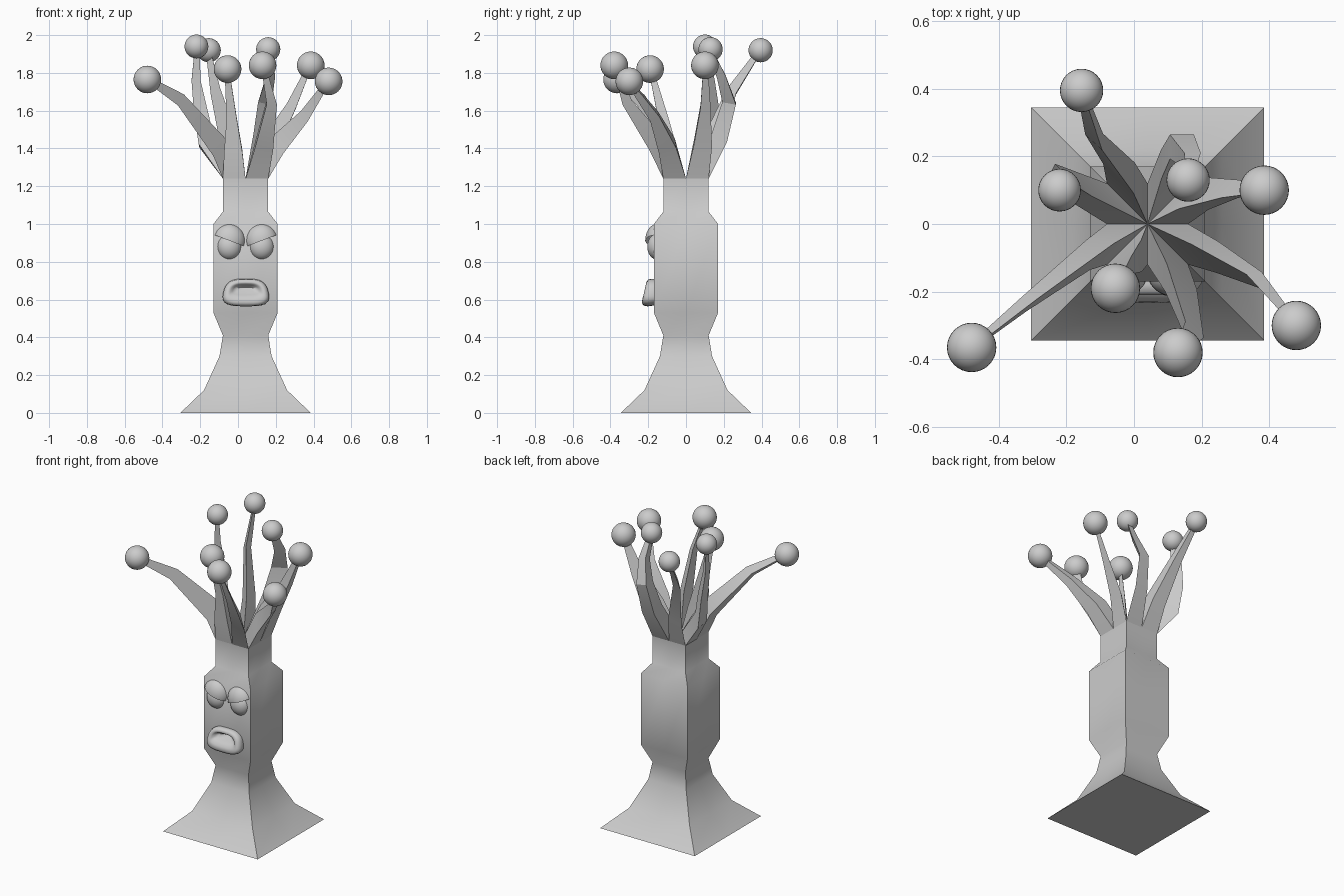
import bpy, bmesh, math
from mathutils import Vector, Matrix

if "Cube" in bpy.data.objects:
    bpy.data.objects.remove(bpy.data.objects["Cube"])

CX, TOP, W = 0.04, 1.24, 0.12   # trunk axis, trunk top, half width there


def finish(name, bm, angle=30):
    bmesh.ops.recalc_face_normals(bm, faces=bm.faces)
    me = bpy.data.meshes.new(name)
    bm.to_mesh(me)
    bm.free()
    ob = bpy.data.objects.new(name, me)
    bpy.context.collection.objects.link(ob)
    bpy.ops.object.select_all(action='DESELECT')
    ob.select_set(True)
    bpy.context.view_layer.objects.active = ob
    bpy.ops.object.shade_smooth_by_angle(angle=math.radians(angle))
    return ob


def loft(bm, rings, cap_start=False, cap_end=False):
    vs = [[bm.verts.new(p) for p in r] for r in rings]
    n = len(vs[0])
    for a, b in zip(vs, vs[1:]):
        for i in range(n):
            j = (i + 1) % n
            bm.faces.new((a[i], a[j], b[j], b[i]))
    if cap_start:
        bm.faces.new(vs[0])
    if cap_end:
        bm.faces.new(vs[-1])


def ball(bm, centre, radii, seg=32, rings=16):
    m = Matrix.Translation(centre) @ Matrix.Diagonal((*radii, 1))
    bmesh.ops.create_uvsphere(bm, u_segments=seg, v_segments=rings, radius=1, matrix=m)


# square trunk; eight points per ring so the branches meet it
octo = [(1, 0), (1, 1), (0, 1), (-1, 1), (-1, 0), (-1, -1), (0, -1), (1, -1)]
profile = [(0.345, 0), (0.22, 0.12), (0.138, 0.30), (0.12, 0.41), (0.17, 0.53),
           (0.17, 1.0), (W, 1.065), (W, TOP)]
bm = bmesh.new()
loft(bm, [[(CX + x * h, y * h, z) for x, y in octo] for h, z in profile], cap_start=True)
finish("trunk", bm, 50)

# branches: one per eighth of the trunk top, (path points, ball centre, ball radius)
branches = [
    ([(0.19, 0.075, 1.43), (0.29, 0.095, 1.62)], (0.385, 0.10, 1.84), 0.073),
    ([(0.11, 0.19, 1.45), (0.13, 0.24, 1.64), (0.165, 0.195, 1.78)], (0.16, 0.13, 1.925), 0.064),
    ([(-0.03, 0.15, 1.43), (-0.11, 0.25, 1.70)], (-0.155, 0.395, 1.92), 0.064),
    ([(-0.18, 0.11, 1.43), (-0.21, 0.13, 1.60), (-0.23, 0.12, 1.76)], (-0.22, 0.10, 1.94), 0.063),
    ([(-0.11, -0.08, 1.40), (-0.31, -0.23, 1.655)], (-0.48, -0.365, 1.765), 0.073),
    ([(-0.01, -0.11, 1.39), (-0.025, -0.13, 1.56)], (-0.055, -0.19, 1.82), 0.073),
    ([(0.125, -0.17, 1.42), (0.17, -0.32, 1.64)], (0.13, -0.38, 1.84), 0.073),
    ([(0.22, -0.085, 1.41), (0.36, -0.16, 1.57)], (0.48, -0.30, 1.755), 0.073),
]
for k, (path, tip, r) in enumerate(branches):
    tri = [Vector((CX, 0, TOP))]
    tri += [Vector((CX + W * octo[j % 8][0], W * octo[j % 8][1], TOP)) for j in (k, k + 1)]
    mid = sum(tri, Vector()) / 3
    pts = [mid] + [Vector(p) for p in path] + [Vector(tip)]
    scales = [1, 0.8, 0.45, 0.2] if len(path) == 2 else [1, 0.75, 0.6, 0.4, 0.2]
    rings = [tri]
    for i in range(1, len(pts)):
        t = pts[min(i + 1, len(pts) - 1)] - pts[i - 1]
        q = Vector((0, 0, 1)).rotation_difference(t)
        rings.append([pts[i] + q @ ((v - mid) * scales[i]) for v in tri])
    bm = bmesh.new()
    loft(bm, rings, cap_end=True)
    finish(f"branch_{k + 1}", bm, 20)
    bm = bmesh.new()
    ball(bm, tip, (r, r, r))
    finish(f"branch_ball_{k + 1}", bm)

# eyes and slanted lids
for side, name in ((-1, "left"), (1, "right")):
    x = CX + side * 0.086
    bm = bmesh.new()
    ball(bm, (x, -0.15, 0.88), (0.066, 0.055, 0.07))
    finish(f"eye_{name}", bm)
    bm = bmesh.new()
    c = (x, -0.15, 0.912)
    ball(bm, c, (0.085, 0.066, 0.09))
    bmesh.ops.bisect_plane(bm, geom=bm.verts[:] + bm.edges[:] + bm.faces[:], plane_co=c,
                           plane_no=(-side * 0.38, 0, 1), clear_inner=True)
    bmesh.ops.holes_fill(bm, edges=[e for e in bm.edges if e.is_boundary])
    finish(f"eyelid_{name}", bm, 50)


# mouth: rounded lip ring, wider below, with a hollow
def lip(w, h, y, zc=0.637):
    out = []
    for i in range(36):
        a = 2 * math.pi * i / 36
        c, s = math.cos(a), math.sin(a)
        u = math.copysign(abs(c) ** 0.6, c)
        v = math.copysign(abs(s) ** 0.75, s)
        out.append((CX + 0.002 + w * u * (1 - 0.13 * v), y + 0.012 * v, zc + h * v))
    return out


bm = bmesh.new()
loft(bm, [lip(0.113, 0.068, -0.155), lip(0.12, 0.073, -0.19), lip(0.114, 0.069, -0.213),
          lip(0.10, 0.055, -0.222), lip(0.082, 0.038, -0.218, 0.645),
          lip(0.07, 0.026, -0.20, 0.65), lip(0.05, 0.015, -0.188, 0.65)], cap_end=True)
finish("mouth", bm, 60)
